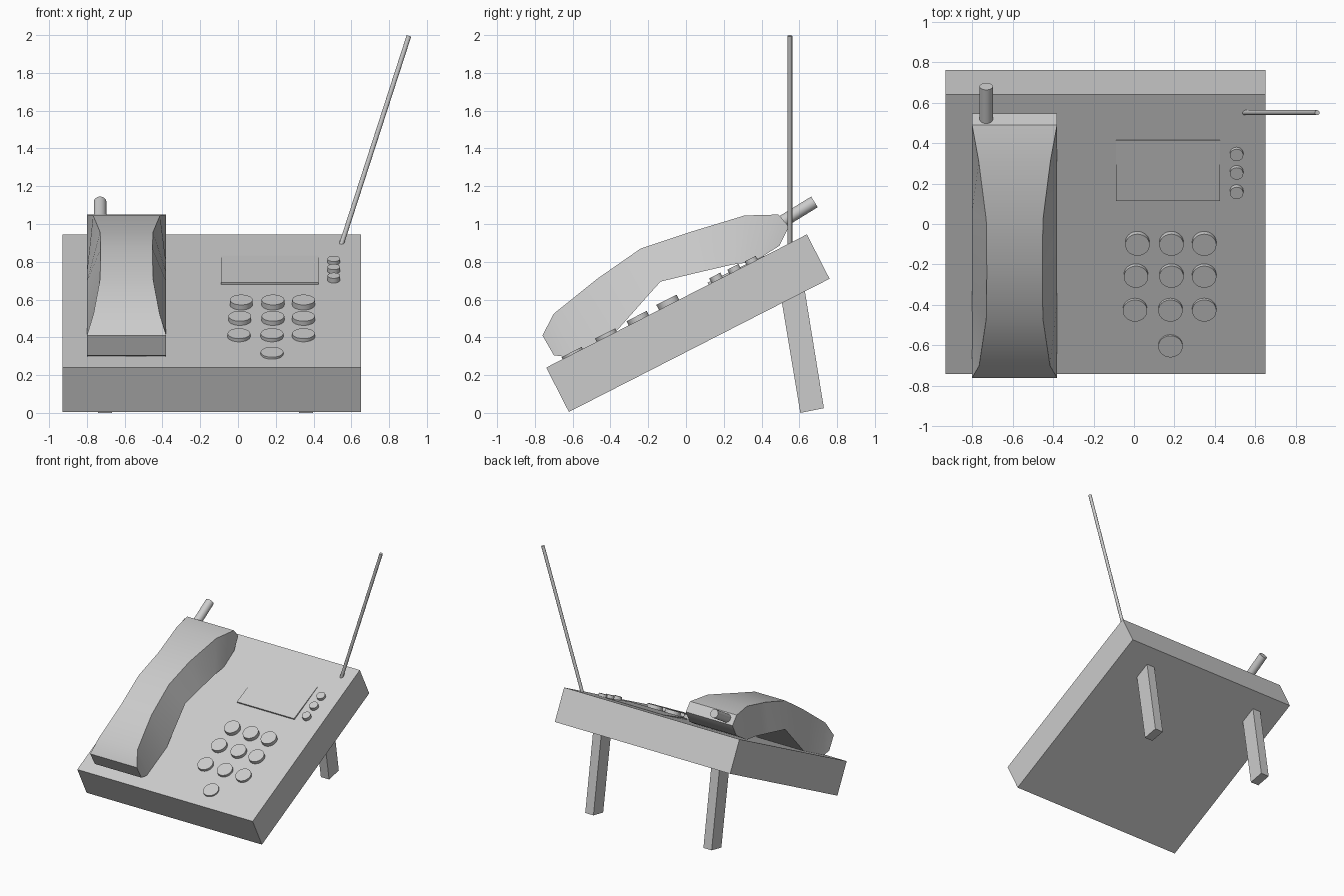
import bpy, bmesh, math
from mathutils import Vector

if "Cube" in bpy.data.objects:
    bpy.data.objects.remove(bpy.data.objects["Cube"])

TILT = math.atan2(0.705, 1.38)
U = Vector((0, math.cos(TILT), math.sin(TILT)))    # up the sloped face
N = Vector((0, -math.sin(TILT), math.cos(TILT)))   # out of the sloped face


def on_face(x, y, h=0.0):
    """Point on the sloped top seen at x, y from above, raised by h."""
    return Vector((x, y, 0.24 + (y + 0.74) * math.tan(TILT))) + N * h


def finish(name, bm, smooth=None):
    bmesh.ops.recalc_face_normals(bm, faces=bm.faces)
    me = bpy.data.meshes.new(name)
    bm.to_mesh(me)
    bm.free()
    ob = bpy.data.objects.new(name, me)
    bpy.context.collection.objects.link(ob)
    if smooth:
        bpy.ops.object.select_all(action='DESELECT')
        ob.select_set(True)
        bpy.context.view_layer.objects.active = ob
        bpy.ops.object.shade_smooth_by_angle(angle=math.radians(smooth))
    return ob


def loft(name, rings, smooth=None):
    """Skin closed rings of points and cap both ends."""
    bm = bmesh.new()
    vs = [[bm.verts.new(p) for p in r] for r in rings]
    n = len(vs[0])
    for a, b in zip(vs, vs[1:]):
        for i in range(n):
            j = (i + 1) % n
            bm.faces.new((a[i], a[j], b[j], b[i]))
    bm.faces.new(vs[0])
    bm.faces.new(vs[-1])
    return finish(name, bm, smooth)


def extrude_x(name, profile, x0, x1):
    return loft(name, [[(x, y, z) for y, z in profile] for x in (x0, x1)])


def rod(name, a, b, r, sides=32):
    a, b = Vector(a), Vector(b)
    bm = bmesh.new()
    bmesh.ops.create_cone(bm, cap_ends=True, segments=sides, radius1=r, radius2=r,
                          depth=(b - a).length)
    rot = (b - a).to_track_quat('Z', 'Y').to_matrix().to_4x4()
    bmesh.ops.transform(bm, matrix=rot, verts=bm.verts)
    bmesh.ops.translate(bm, vec=(a + b) / 2, verts=bm.verts)
    return finish(name, bm, 40)


# Sloped body
extrude_x("body", [(-0.74, 0.24), (-0.62, 0.005), (0.76, 0.71), (0.64, 0.945)], -0.93, 0.65)

# Rear legs
for name, x in (("right_leg", 0.36), ("left_leg", -0.705)):
    extrude_x(name, [(0.495, 0.66), (0.605, 0.0), (0.73, 0.025), (0.617, 0.72)],
              x - 0.037, x + 0.037)

# Keypad, getting lower toward the front
rows = [(-0.09, 0.03, (0.017, 0.185, 0.347)), (-0.25, 0.025, (0.01, 0.185, 0.347)),
        (-0.42, 0.019, (0.005, 0.18, 0.347)), (-0.60, 0.012, (0.18,))]
for i, (y, h, xs) in enumerate(rows):
    for j, x in enumerate(xs):
        rod(f"key_{i}_{j}", on_face(x, y, -0.02), on_face(x, y, h), 0.06)

# Small function buttons
for i, (y, h) in enumerate([(0.165, 0.028), (0.26, 0.025), (0.35, 0.022)]):
    rod(f"function_button_{i}", on_face(0.507, y, -0.02), on_face(0.507, y, h), 0.033)

# Display panel, slightly raised at its front edge
panel = [on_face(0, 0.12, -0.02), on_face(0, 0.12, 0.012),
         on_face(0, 0.415, 0.003), on_face(0, 0.415, -0.02)]
extrude_x("display", [(p.y, p.z) for p in panel], -0.09, 0.425)

# Telescopic antenna
rod("antenna", (0.545, 0.55, 0.885), (0.905, 0.55, 1.996), 0.0125, 16)

# Handset: outer point, inner point, half width of the narrower back
stations = [((-0.76, 0.41), (-0.70, 0.305), 0.21),
            ((-0.70, 0.525), (-0.62, 0.295), 0.175),
            ((-0.47, 0.71), (-0.38, 0.42), 0.14),
            ((-0.24, 0.87), (-0.135, 0.695), 0.137),
            ((0.02, 0.957), (0.06, 0.742), 0.14),
            ((0.31, 1.045), (0.245, 0.785), 0.177),
            ((0.49, 1.05), (0.36, 0.80), 0.21),
            ((0.545, 0.985), (0.495, 0.885), 0.21)]
CX, HW = -0.59, 0.21
loft("handset", [[(CX - w, *o), (CX + w, *o), (CX + HW, *i), (CX - HW, *i)]
                 for o, i, w in stations], 35)

# Stub antenna on the handset
rod("handset_antenna", (-0.73, 0.49, 1.0), (-0.73, 0.68, 1.117), 0.033)
